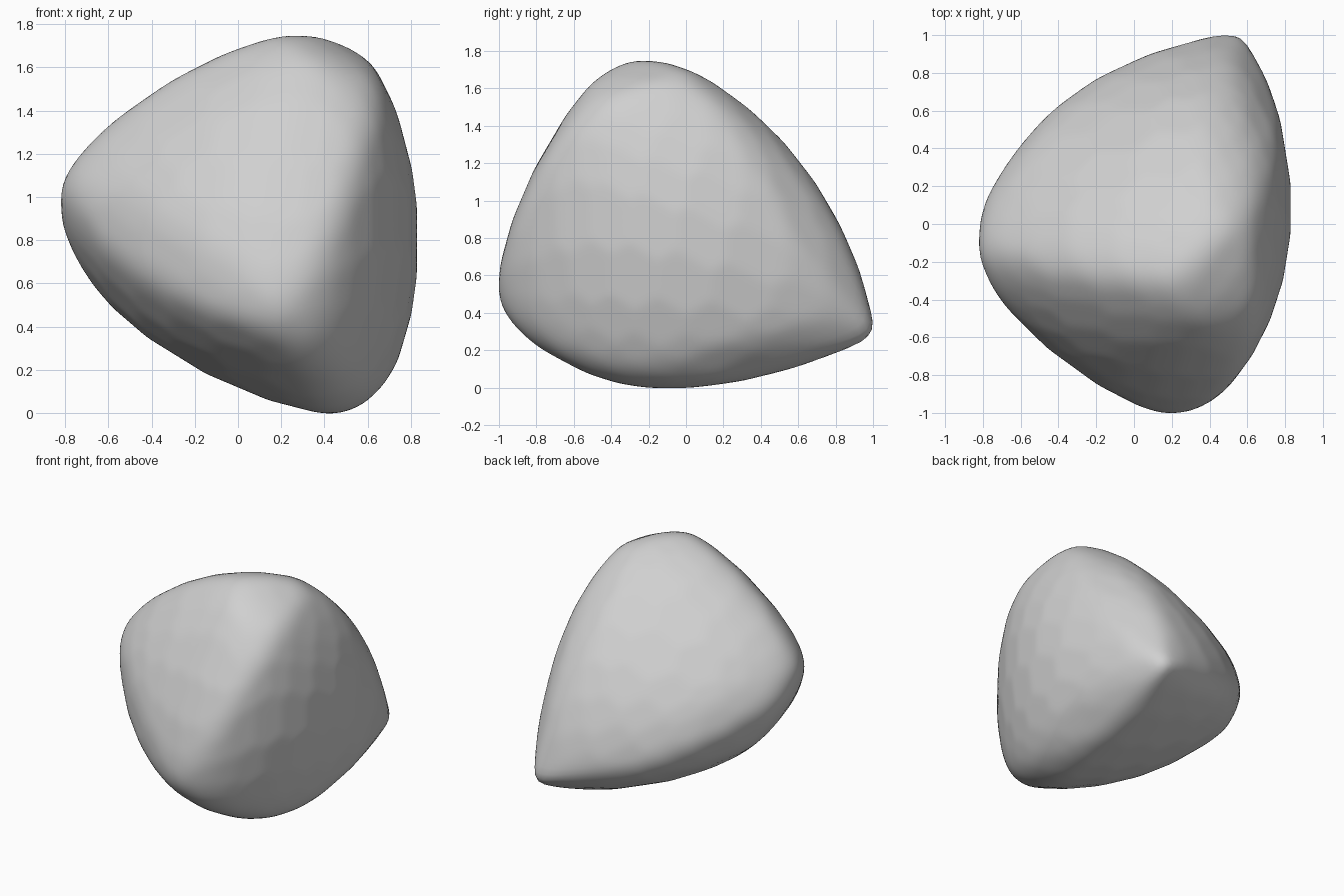
import bpy
import bmesh
from math import sin, cos, radians
from mathutils import Vector

cube = bpy.data.objects.get("Cube")
if cube:
    bpy.data.objects.remove(cube, do_unlink=True)

# Outline profiles of the pebble
FRONT = [(.3, 1.75), (.45, 1.72), (.6, 1.62), (.7, 1.46), (.77, 1.24), (.81, 1), (.82, .78),
         (.8, .55), (.75, .3), (.68, .14), (.57, .04), (.43, 0), (.28, .03), (0, .113),
         (-.3, .28), (-.55, .475), (-.73, .7), (-.81, .86), (-.83, .98), (-.8, 1.1),
         (-.7, 1.24), (-.5, 1.4), (-.2, 1.59), (.05, 1.7)]
SIDE = [(-.22, 1.75), (-.38, 1.72), (-.5, 1.63), (-.6, 1.51), (-.72, 1.3), (-.84, 1.07),
        (-.94, .83), (-.995, .62), (-.995, .5), (-.95, .36), (-.85, .22), (-.7, .12),
        (-.5, .045), (-.25, .01), (-.05, 0), (.2, .02), (.5, .09), (.8, .17), (.95, .235),
        (1, .28), (.995, .35), (.95, .5), (.86, .75), (.74, 1), (.58, 1.23), (.4, 1.43),
        (.2, 1.6), (0, 1.7)]
TOP = [(.45, 1), (.58, 1), (.64, .91), (.7, .76), (.77, .5), (.815, .25), (.825, .05),
       (.81, -.15), (.76, -.36), (.68, -.57), (.58, -.75), (.45, -.9), (.33, -.975),
       (.2, -1), (.08, -.98), (-.1, -.89), (-.35, -.71), (-.6, -.5), (-.75, -.32),
       (-.82, -.15), (-.83, 0), (-.79, .17), (-.7, .34), (-.55, .51), (-.35, .67),
       (0, .84), (.25, .93)]
DIAGONAL_FRONT = [(-.8, .08), (-.79, .21), (-.74, .34), (-.63, .45), (-.41, .57), (-.18, .645),
                  (.08, .665), (.31, .645), (.53, .55), (.7, .41), (.84, .22), (.92, .01),
                  (1.01, -.29), (.99, -.36), (.87, -.51), (.7, -.68), (.53, -.84), (.31, -.95),
                  (.05, -.99), (-.18, -.95), (-.38, -.84), (-.57, -.65), (-.7, -.4), (-.77, -.15)]
DIAGONAL_BACK = [(-1.01, -.71), (-.97, -.74), (-.7, -.78), (-.4, -.76), (-.07, -.71), (.22, -.61),
                 (.47, -.47), (.65, -.28), (.76, -.11), (.8, .05), (.76, .18), (.66, .34),
                 (.45, .58), (.26, .78), (.09, .9), (-.11, .94), (-.3, .9), (-.49, .8),
                 (-.64, .62), (-.78, .39), (-.88, .11), (-.94, -.22), (-.98, -.48), (-1.01, -.63)]
DIAGONAL_LOW = [(-.89, -.03), (-.88, .18), (-.84, .38), (-.75, .59), (-.65, .74), (-.52, .81),
                (-.36, .835), (-.19, .8), (.04, .67), (.3, .47), (.51, .27), (.66, .08),
                (.71, -.09), (.69, -.25), (.6, -.4), (.43, -.53), (.2, -.64), (-.09, -.74),
                (-.42, -.8), (-.68, -.8), (-.78, -.73), (-.85, -.58), (-.89, -.35)]
# Turn, tilt, height of the profile's origin, scale, points
PROFILES = [(0, 0, 0, 1, FRONT), (90, 0, 0, 1, SIDE), (0, 90, 0, 1, TOP),
            (35, 25, .875, 1.012, DIAGONAL_FRONT), (215, 25, .875, 1.012, DIAGONAL_BACK),
            (145, -28, .875, 1.012, DIAGONAL_LOW)]
CENTRE = Vector((.2, -.05, .8))
ROUNDING = .21
TIP = [Vector(p) - CENTRE for p in
       ((.46, 1.01, .32), (.57, 1.01, .3), (.56, .97, .25), (.61, .93, .32))]


def outline_reach(turn, tilt, height, scale, points):
    """Sample how far an outline reaches from CENTRE, every 15 degrees around it."""
    t, e = radians(turn), radians(tilt)
    right = Vector((cos(t), sin(t), 0))
    up = Vector((-sin(e) * sin(t), sin(e) * cos(t), cos(e)))
    start = Vector((0, 0, height)) - CENTRE
    spots = [start + (right * a + up * b) * scale for a, b in points]
    samples = []
    for step in range(24):
        a = radians(step * 15)
        n = right * cos(a) + up * sin(a)
        samples.append((n, max(map(n.dot, spots)) + .007))
    return samples


def solve(rows):
    """Gaussian elimination on rows that end with the right-hand side."""
    size = len(rows)
    for i in range(size):
        best = max(range(i, size), key=lambda k: abs(rows[k][i]))
        rows[i], rows[best] = rows[best], rows[i]
        pivot = rows[i]
        for k in range(i + 1, size):
            f = rows[k][i] / pivot[i]
            if f:
                rows[k][i:] = [x - f * y for x, y in zip(rows[k][i:], pivot[i:])]
    answer = [0.0] * size
    for i in reversed(range(size)):
        rest = sum(rows[i][k] * answer[k] for k in range(i + 1, size))
        answer[i] = (rows[i][size] - rest) / rows[i][i]
    return answer


# Blend the outlines into one smooth reach for every direction
samples = [s for profile in PROFILES for s in outline_reach(*profile)]
normals = [n for n, _ in samples]
rows = []
for i, (n, reach) in enumerate(samples):
    row = [(n - m).length ** 3 for m in normals]
    row[i] = .003
    rows.append(row + [1, n.x, n.y, n.z, reach])
for tail in ([1] * len(normals), *([n[k] for n in normals] for k in range(3))):
    rows.append(list(tail) + [0] * 5)
weights = solve(rows)


def blended_reach(n):
    base = weights[-4] + n.dot(Vector(weights[-3:]))
    return base + sum(w * (n - m).length ** 3 for w, m in zip(weights, normals))


def ball(subdivisions):
    bm = bmesh.new()
    bmesh.ops.create_icosphere(bm, subdivisions=subdivisions, radius=1)
    return bm


def directions(subdivisions):
    bm = ball(subdivisions)
    found = [v.co.normalized() for v in bm.verts]
    bm.free()
    return found


def pulled_in(d, planes):
    """Point in direction d on the body bounded by planes (normal / reach)."""
    return d / max(map(d.dot, planes))


# Inner core, one rounding radius below the blended surface
core_planes = [n / (blended_reach(n) - ROUNDING) for n in directions(4)]
core = [pulled_in(d, core_planes) for d in directions(6)]

# Tangent planes of the core grown back with round ridges, plus the pointed tip
planes = []
for n in directions(5):
    reach = max(map(n.dot, core)) + ROUNDING
    planes.append(n / max(reach, *map(n.dot, TIP)))

# Pebble body: a ball pulled in to the tangent planes, lightly softened
bm = ball(6)
for v in bm.verts:
    v.co = CENTRE + pulled_in(v.co.normalized(), planes)
for _ in range(2):
    bmesh.ops.smooth_vert(bm, verts=bm.verts, factor=.5,
                          use_axis_x=True, use_axis_y=True, use_axis_z=True)
for f in bm.faces:
    f.smooth = True

mesh = bpy.data.meshes.new("pebble")
bm.to_mesh(mesh)
bm.free()
pebble = bpy.data.objects.new("pebble", mesh)
bpy.context.collection.objects.link(pebble)

# Plain grey stone
GREY = (.63, .63, .63, 1)
grey = bpy.data.materials.new("light_grey")
grey.use_nodes = True
grey.diffuse_color = GREY
grey.node_tree.nodes["Principled BSDF"].inputs["Base Color"].default_value = GREY
mesh.materials.append(grey)
